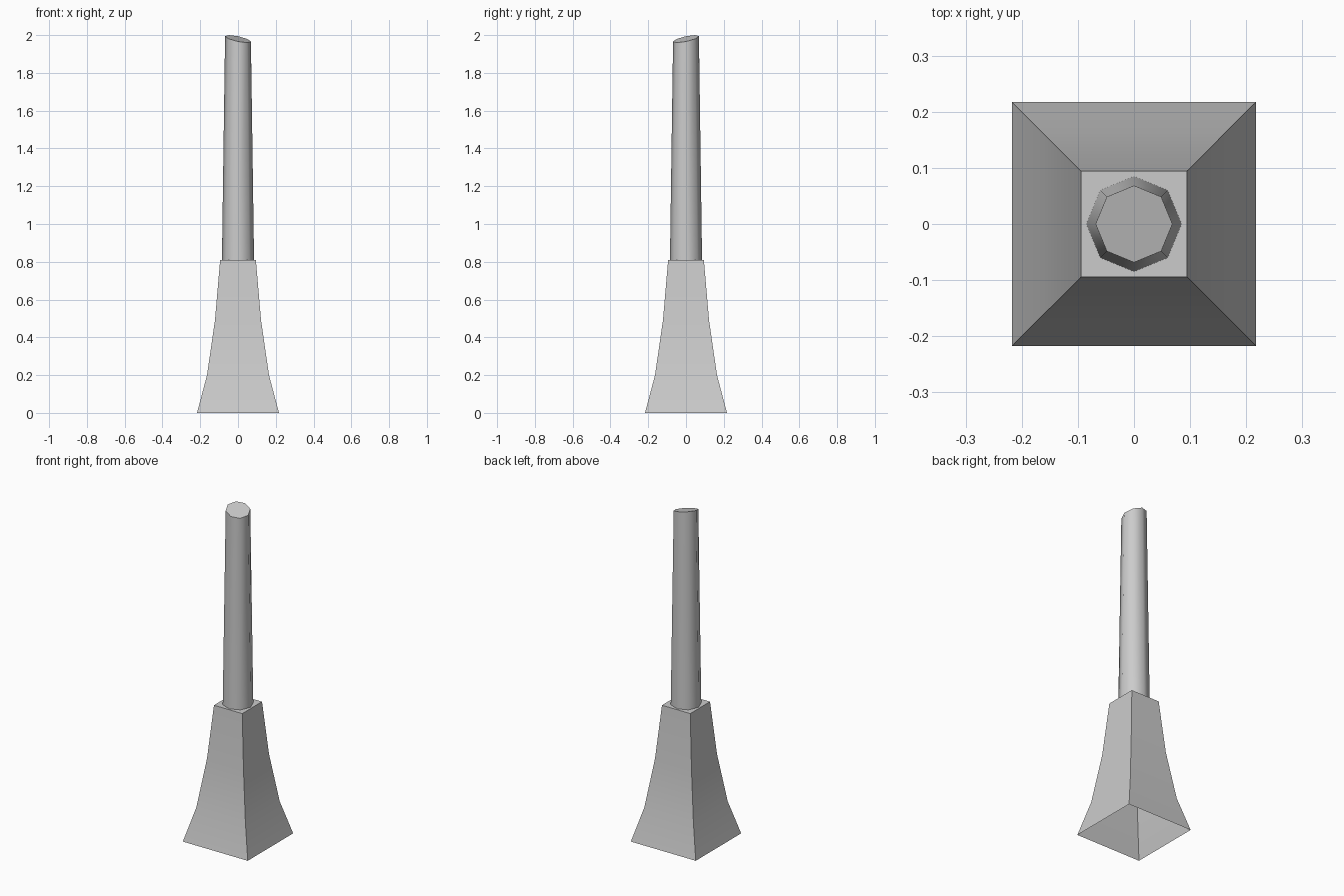
import bpy, bmesh, math

if "Cube" in bpy.data.objects:
    bpy.data.objects.remove(bpy.data.objects["Cube"])

def loft(name, sides, turn, profile, angle, lean=0.0):
    """Stack rings of (radius, z), leave the bottom open, cap the top (optionally slanted)."""
    bm = bmesh.new()
    rings = []
    for i, (r, z) in enumerate(profile):
        k = lean if i == len(profile) - 1 else 0.0
        ring = []
        for s in range(sides):
            a = turn + 2 * math.pi * s / sides
            x, y = r * math.cos(a), r * math.sin(a)
            ring.append(bm.verts.new((x, y, z - k * (x - y))))
        rings.append(ring)
    for lo, hi in zip(rings, rings[1:]):
        for s in range(sides):
            t = (s + 1) % sides
            bm.faces.new((lo[s], lo[t], hi[t], hi[s]))
    bm.faces.new(rings[-1])
    mesh = bpy.data.meshes.new(name)
    bm.to_mesh(mesh)
    bm.free()
    ob = bpy.data.objects.new(name, mesh)
    bpy.context.collection.objects.link(ob)
    bpy.ops.object.select_all(action='DESELECT')
    ob.select_set(True)
    bpy.context.view_layer.objects.active = ob
    bpy.ops.object.shade_smooth_by_angle(angle=math.radians(angle))
    return ob

# Flared square base, open underneath (half widths to corner radii)
base_profile = [(0.217, 0), (0.164, 0.20), (0.122, 0.49), (0.0945, 0.81)]
loft("flared_base", 4, math.pi / 4,
     [(h * math.sqrt(2), z) for h, z in base_profile], 30)

# Tapered eight-sided post with a slanted top cut
loft("post", 8, 0, [(0.085, 0.81), (0.0685, 1.98)], 50, lean=0.206)
